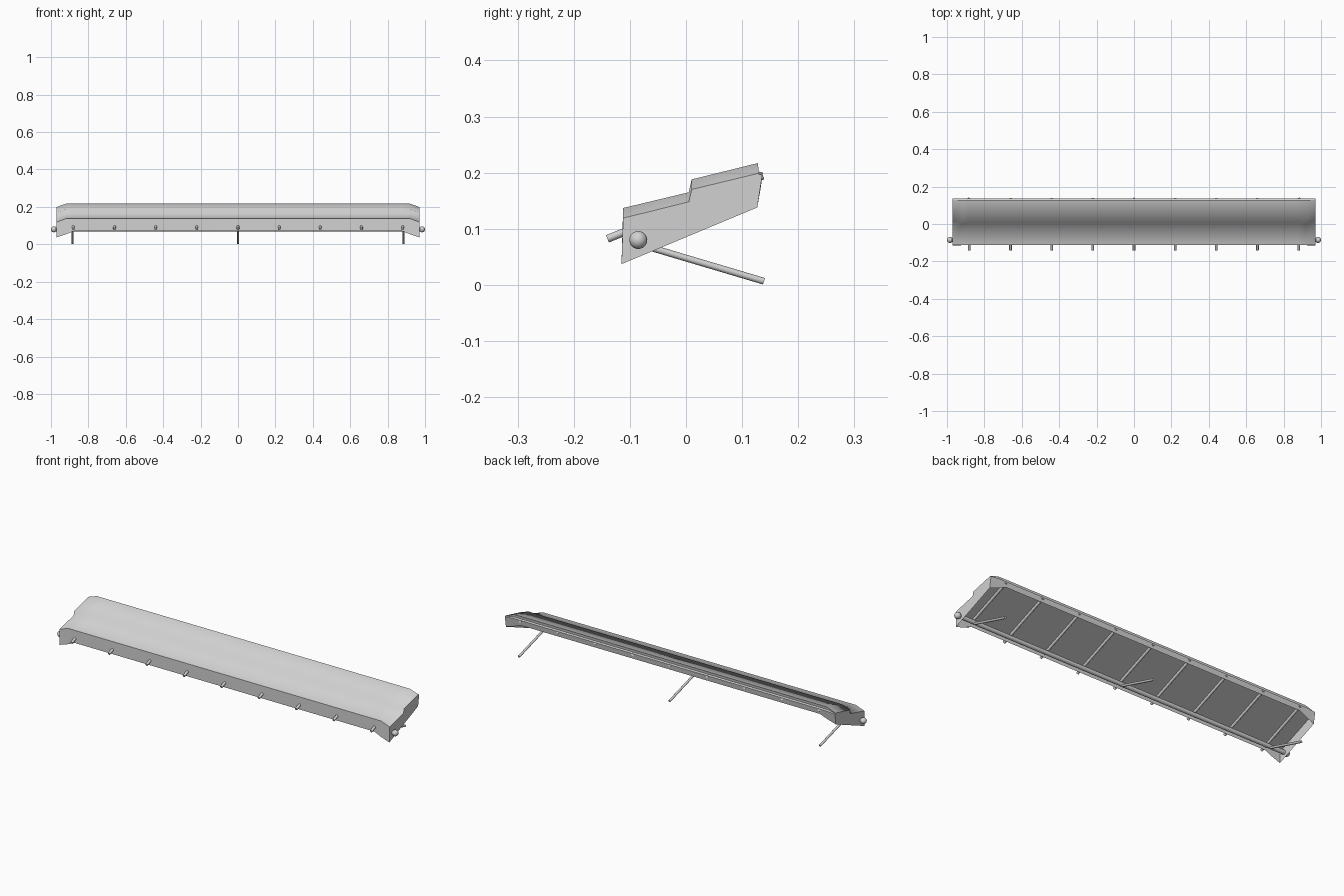
import bpy, bmesh, math
from mathutils import Vector

cube = bpy.data.objects.get("Cube")
if cube:
    bpy.data.objects.remove(cube, do_unlink=True)

grey = bpy.data.materials.new("light_grey")
grey.use_nodes = True
COLOUR = (0.64, 0.64, 0.64, 1)
grey.diffuse_color = COLOUR
grey.node_tree.nodes["Principled BSDF"].inputs["Base Color"].default_value = COLOUR


def finish(obj, angle):
    obj.data.materials.clear()
    obj.data.materials.append(grey)
    bpy.ops.object.select_all(action='DESELECT')
    obj.select_set(True)
    bpy.context.view_layer.objects.active = obj
    bpy.ops.object.shade_smooth_by_angle(angle=math.radians(angle))
    return obj


def from_bmesh(name, bm, angle):
    mesh = bpy.data.meshes.new(name)
    bm.to_mesh(mesh)
    bm.free()
    obj = bpy.data.objects.new(name, mesh)
    bpy.context.collection.objects.link(obj)
    return finish(obj, angle)


def rod(name, start, end, radius, sides=12):
    a, b = Vector(start), Vector(end)
    bpy.ops.mesh.primitive_cylinder_add(vertices=sides, radius=radius,
                                        depth=(b - a).length, location=(a + b) / 2)
    obj = bpy.context.object
    obj.name = name
    obj.rotation_euler = (b - a).to_track_quat('Z', 'Y').to_euler()
    return finish(obj, 40)


# Stepped canopy: (y, z) sections run from front hem over the top to back hem
middle = [(-.112, .070), (-.112, .137), (.005, .165), (.010, .188),
          (.128, .217), (.126, .203), (.137, .200), (.133, .172)]
tip = [(-.115, .037), (-.112, .119), (.005, .148), (.010, .170),
       (.130, .199), (.130, .197), (.136, .196), (.127, .138)]
shoulder = [((m[0] + t[0]) / 2, (m[1] + t[1]) / 2) if i in (0, 7) else m
            for i, (m, t) in enumerate(zip(middle, tip))]
stations = [(-.97, tip), (-.92, shoulder), (-.88, middle),
            (.88, middle), (.92, shoulder), (.97, tip)]

bm = bmesh.new()
rings = [[bm.verts.new((x, y, z)) for y, z in section] for x, section in stations]
for a, b in zip(rings, rings[1:]):
    for i in range(len(a) - 1):
        bm.faces.new((a[i], b[i], b[i + 1], a[i + 1]))
# End skirts close the two outer sections
bm.faces.new(rings[0])
bm.faces.new(rings[-1][::-1])
bmesh.ops.recalc_face_normals(bm, faces=bm.faces)
from_bmesh("canopy_cover", bm, 70)

# Sloping lining behind the ribs
bm = bmesh.new()
bm.faces.new([bm.verts.new(p) for p in ((-.968, -.111, .096), (-.968, .131, .194),
                                        (.968, .131, .194), (.968, -.111, .096))])
from_bmesh("canopy_lining", bm, 30)

# Ribs poke out through the front and back hems
for i in range(9):
    x = (i - 4) * .22
    rod(f"rib_{i + 1}", (x, -.140, .082), (x, .137, .195), .007)

# Front roller with ball ends
rod("front_roller", (-.98, -.085, .08), (.98, -.085, .08), .011, 16)
for side, label in ((-1, "right"), (1, "left")):
    bpy.ops.mesh.primitive_uv_sphere_add(segments=24, ring_count=12, radius=.016,
                                         location=(side * .984, -.085, .08))
    bpy.context.object.name = f"roller_ball_{label}"
    finish(bpy.context.object, 60)

# Support struts run from the roller back to the ground
for x, label in ((-.885, "right"), (0, "centre"), (.885, "left")):
    rod(f"support_strut_{label}", (x, -.085, .073), (x, .139, .0065), .006)
